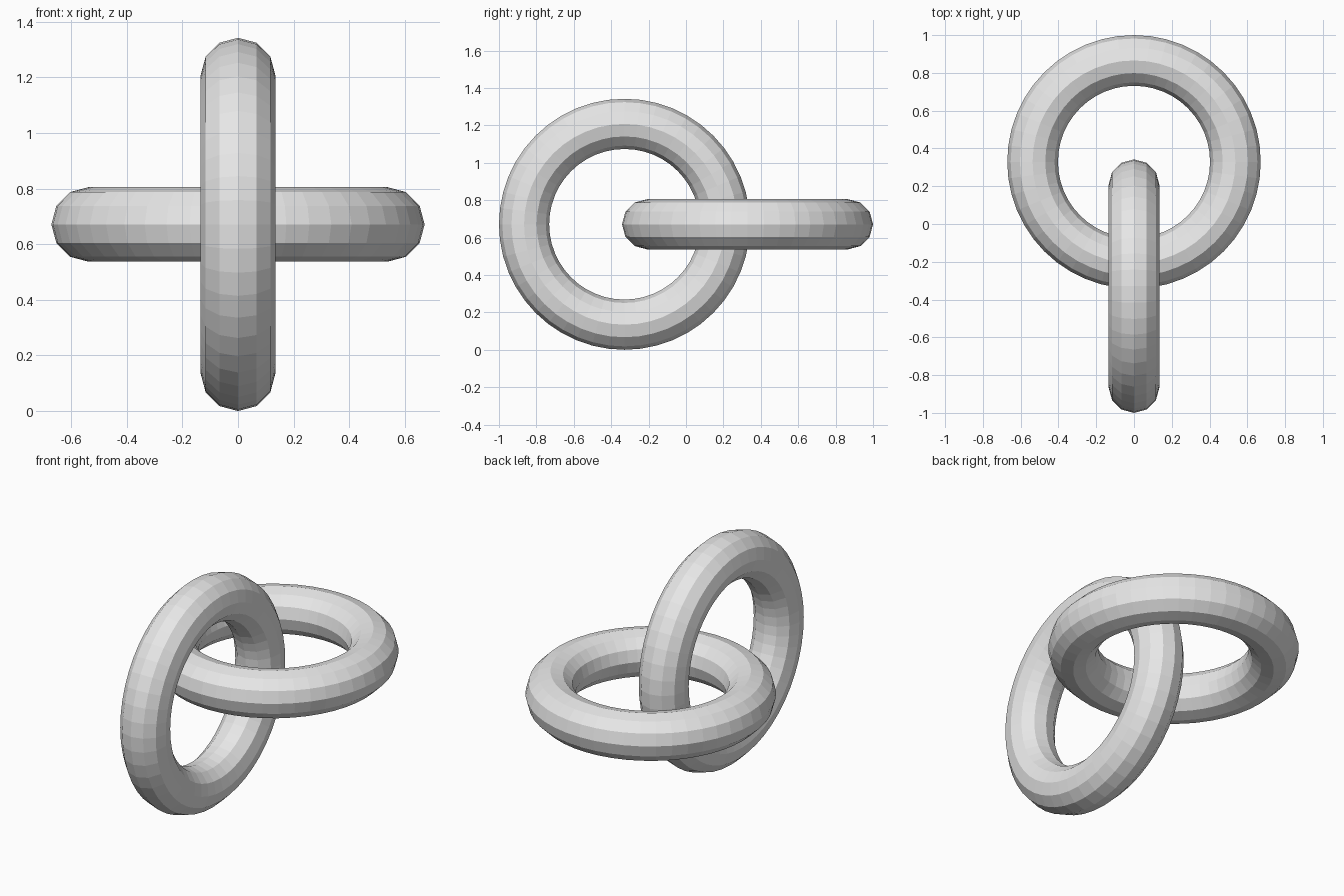
import bpy
import math

if "Cube" in bpy.data.objects:
    bpy.data.objects.remove(bpy.data.objects["Cube"])

MAJOR, MINOR = 0.5368, 0.1342      # ring radius and tube radius
OUTER = MAJOR + MINOR
OFFSET = 1.0 - OUTER               # ring centres sit this far from y = 0

grey = bpy.data.materials.new("light grey")
grey.diffuse_color = (0.8, 0.8, 0.8, 1.0)
grey.use_nodes = True
grey.node_tree.nodes["Principled BSDF"].inputs["Base Color"].default_value = grey.diffuse_color


def ring(name, y, rotation):
    bpy.ops.mesh.primitive_torus_add(
        major_segments=48, minor_segments=12,
        major_radius=MAJOR, minor_radius=MINOR,
        location=(0, y, OUTER), rotation=rotation)
    obj = bpy.context.object
    obj.name = name
    obj.data.materials.append(grey)
    bpy.ops.object.shade_flat()
    return obj


# Lying ring at the back, standing ring linked through it at the front
ring("horizontal_ring", OFFSET, (0, 0, 0))
ring("vertical_ring", -OFFSET, (0, math.pi / 2, 0))
